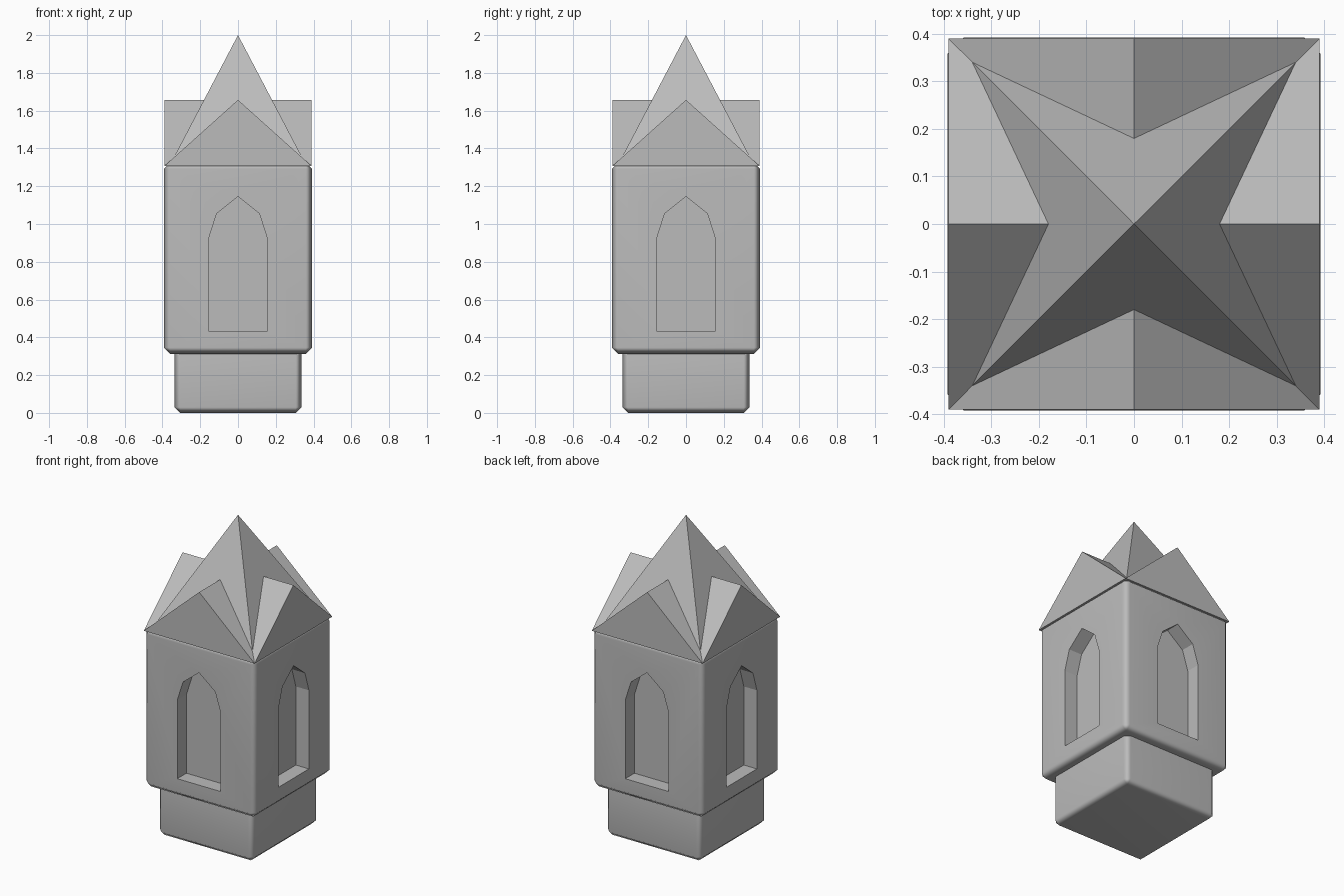
import bpy, bmesh, math
from mathutils import Matrix, Vector

cube = bpy.data.objects.get("Cube")
if cube:
    bpy.data.objects.remove(cube, do_unlink=True)

GREY = (0.5, 0.5, 0.5, 1)
stone = bpy.data.materials.new("grey_stone")
stone.use_nodes = True
stone.diffuse_color = GREY
stone.node_tree.nodes["Principled BSDF"].inputs["Base Color"].default_value = GREY


def finish(name, bm):
    bmesh.ops.recalc_face_normals(bm, faces=bm.faces)
    mesh = bpy.data.meshes.new(name)
    bm.to_mesh(mesh)
    bm.free()
    mesh.materials.append(stone)
    ob = bpy.data.objects.new(name, mesh)
    bpy.context.collection.objects.link(ob)
    return ob


def quarter_turns():
    return [Matrix.Rotation(math.pi / 2 * i, 4, "Z") for i in range(4)]


def block(name, half, bottom, top, chamfer):
    bm = bmesh.new()
    bmesh.ops.create_cube(bm, size=1)
    bmesh.ops.scale(bm, vec=(2 * half, 2 * half, top - bottom), verts=bm.verts)
    bmesh.ops.translate(bm, vec=(0, 0, (top + bottom) / 2), verts=bm.verts)
    bmesh.ops.bevel(bm, geom=bm.edges[:], offset=chamfer, segments=1,
                    affect="EDGES", profile=0.5)
    return finish(name, bm)


def soften(ob):
    bpy.ops.object.select_all(action="DESELECT")
    ob.select_set(True)
    bpy.context.view_layer.objects.active = ob
    bpy.ops.object.shade_smooth_by_angle(angle=math.radians(50))
    ob.modifiers.new("face_weighting", "WEIGHTED_NORMAL").keep_sharp = True


# Foot and main body
foot = block("foot", 0.335, 0.0, 0.36, 0.03)
body = block("body", 0.392, 0.313, 1.325, 0.033)

# Pointed window recesses, one on each side
half_arch = [(0.153, 0.43), (0.153, 0.93), (0.113, 1.055)]
arch = half_arch + [(0, 1.145)] + [(-x, z) for x, z in reversed(half_arch)]
bm = bmesh.new()
for turn in quarter_turns():
    face = bm.faces.new([bm.verts.new(turn @ Vector((x, -0.5, z))) for x, z in arch])
    new = bmesh.ops.extrude_face_region(bm, geom=[face])["geom"]
    moved = [v for v in new if isinstance(v, bmesh.types.BMVert)]
    bmesh.ops.translate(bm, vec=turn @ Vector((0, 0.2, 0)), verts=moved)
cutter = finish("window_cutter", bm)
cutter.hide_render = True
cutter.hide_viewport = True
cut = body.modifiers.new("windows", "BOOLEAN")
cut.object = cutter
cut.operation = "DIFFERENCE"
cut.solver = "EXACT"

for part in (foot, body):
    soften(part)

# Spire crossed by four gables
HALF, EAVE, RIDGE, INNER, PEAK = 0.39, 1.307, 1.657, 0.18, 2.0
spire_slope = (PEAK - RIDGE) / INNER
gable_slope = (RIDGE - EAVE) / HALF
v = (PEAK - RIDGE) / (spire_slope - gable_slope)
valley_z = RIDGE - gable_slope * v
bm = bmesh.new()
for turn in quarter_turns():
    def face(*points):
        bm.faces.new([bm.verts.new(turn @ Vector(p)) for p in points])

    front, inner, peak = (0, -HALF, RIDGE), (0, -INNER, RIDGE), (0, 0, PEAK)
    face((-HALF, -HALF, EAVE), (HALF, -HALF, EAVE), front)
    face((-HALF, -HALF, EAVE), (HALF, -HALF, EAVE), (0, 0, EAVE))
    for s in (-1, 1):
        valley = (s * v, -v, valley_z)
        face(front, inner, valley, (s * HALF, -HALF, EAVE))
        face(inner, peak, valley)
bmesh.ops.remove_doubles(bm, verts=bm.verts, dist=0.0005)
finish("roof", bm)
